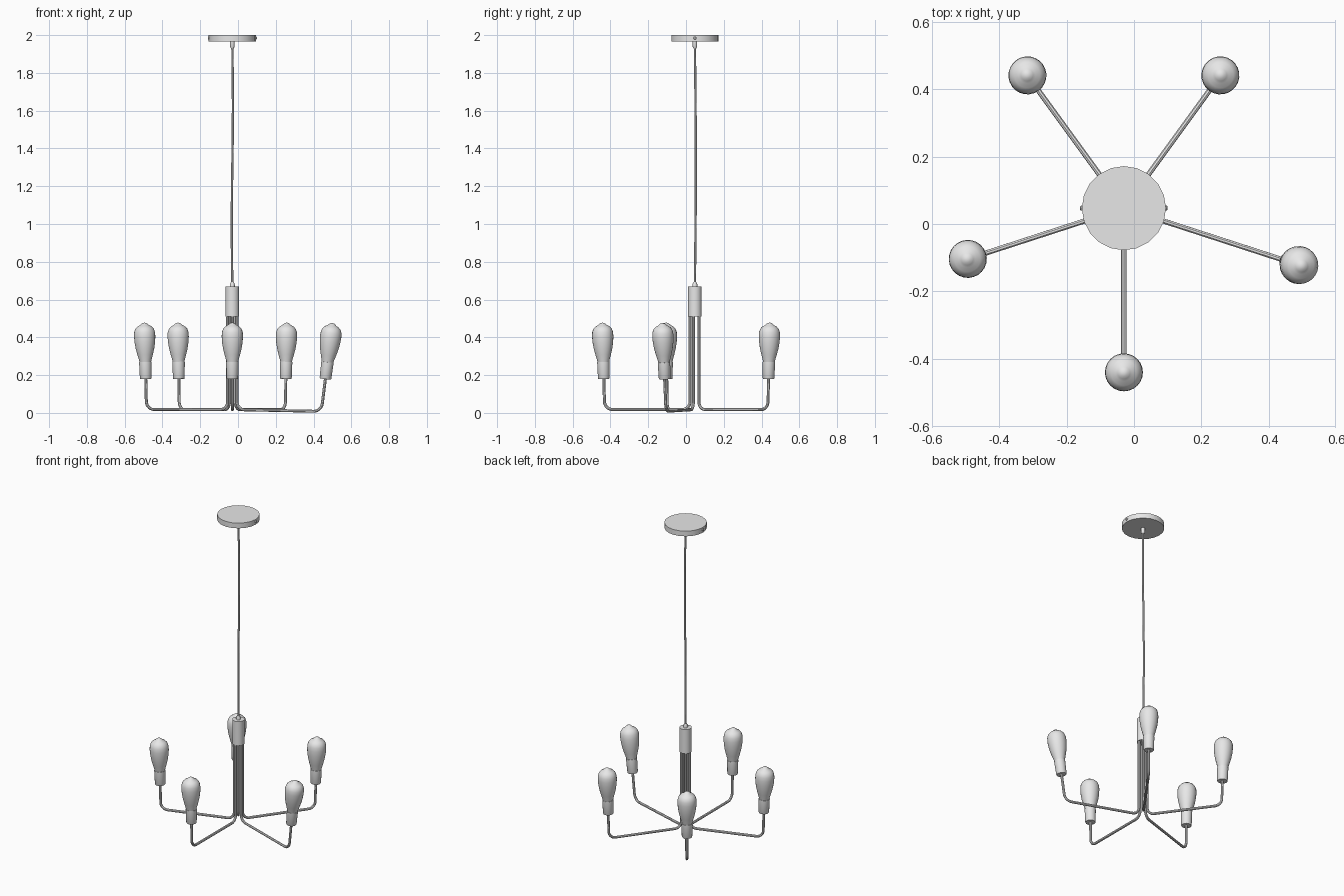
import bpy
import bmesh
import math
from mathutils import Vector, Matrix

old = bpy.data.objects.get("Cube")
if old:
    bpy.data.objects.remove(old, do_unlink=True)

AXIS = Vector((-0.03, 0.047, 0))

metal = bpy.data.materials.new("plain_grey")
metal.use_nodes = True
grey = (0.8, 0.8, 0.8, 1)
metal.diffuse_color = grey
metal.node_tree.nodes["Principled BSDF"].inputs["Base Color"].default_value = grey


def finish(obj):
    """Make the object active, turn it into a mesh and smooth its soft edges."""
    bpy.ops.object.select_all(action="DESELECT")
    bpy.context.view_layer.objects.active = obj
    obj.select_set(True)
    if obj.type == "CURVE":
        bpy.ops.object.convert(target="MESH")
        obj = bpy.context.view_layer.objects.active
    obj.data.materials.clear()
    obj.data.materials.append(metal)
    bpy.ops.object.shade_smooth_by_angle(angle=math.radians(35))
    return obj


def lathe(name, profile, matrix, sides=20):
    """Spin a (radius, height) profile around z."""
    bm = bmesh.new()
    verts = [bm.verts.new((r, 0, z)) for r, z in profile]
    edges = [bm.edges.new(pair) for pair in zip(verts, verts[1:])]
    bmesh.ops.spin(bm, geom=verts + edges, cent=(0, 0, 0), axis=(0, 0, 1),
                   angle=math.tau, steps=sides)
    bmesh.ops.remove_doubles(bm, verts=bm.verts, dist=0.00005)
    bmesh.ops.recalc_face_normals(bm, faces=bm.faces)
    mesh = bpy.data.meshes.new(name)
    bm.to_mesh(mesh)
    bm.free()
    obj = bpy.data.objects.new(name, mesh)
    bpy.context.collection.objects.link(obj)
    obj.matrix_world = matrix
    return finish(obj)


def tube(name, points, radius):
    """Sweep a round section along points."""
    curve = bpy.data.curves.new(name, "CURVE")
    curve.dimensions = "3D"
    curve.bevel_depth = radius
    curve.bevel_resolution = 2
    curve.use_fill_caps = True
    spline = curve.splines.new("POLY")
    spline.points.add(len(points) - 1)
    for target, p in zip(spline.points, points):
        target.co = (*p, 1)
    obj = bpy.data.objects.new(name, curve)
    bpy.context.collection.objects.link(obj)
    return finish(obj)


def rounded(points, size, steps=7):
    """Replace inner corners of a path with smooth bends."""
    path = [points[0]]
    for a, b, c in zip(points, points[1:], points[2:]):
        start = b + (a - b).normalized() * size
        end = b + (c - b).normalized() * size
        for i in range(steps + 1):
            t = i / steps
            # weighted quadratic, close to a circular arc
            w = 1.414 * t * (1 - t)
            total = (1 - t) ** 2 + w + t ** 2
            path.append((start * (1 - t) ** 2 + b * w + end * t ** 2) / total)
    path.append(points[-1])
    return path


center = Matrix.Translation(AXIS)

# Ceiling canopy with two side screws and a cord grip
lathe("ceiling_canopy", [(0, 1.966), (0.125, 1.966), (0.125, 2), (0, 2)], center)
for side, name in ((1, "left_canopy_screw"), (-1, "right_canopy_screw")):
    spot = Matrix.Translation(AXIS + Vector((side * 0.12, 0, 1.984)))
    lathe(name, [(0, 0), (0.008, 0), (0.008, 0.007), (0.005, 0.010), (0, 0.010)],
          spot @ Matrix.Rotation(side * math.pi / 2, 4, "Y"), 10)
lathe("upper_cord_grip", [(0, 1.93), (0.008, 1.93), (0.012, 1.94),
                          (0.012, 1.968), (0, 1.968)], center, 12)

# Slightly wavy hanging cord
cord = [Vector((0.003 * math.sin(math.tau * t), 0.005 * math.sin(math.pi * t),
                1.94 - 1.26 * t)) + AXIS for t in (i / 16 for i in range(17))]
tube("hanging_cord", cord, 0.006)

# Central hub with its cord grip
lathe("hub", [(0, 0.511), (0.036, 0.511), (0.036, 0.668), (0, 0.668)], center)
lathe("lower_cord_grip", [(0, 0.665), (0.013, 0.665), (0.013, 0.68),
                          (0.008, 0.692), (0, 0.692)], center, 12)

# Socket and bulb profiles, measured from the socket's underside
socket = [(0, 0), (0.029, 0), (0.031, 0.004), (0.033, 0.09), (0, 0.09)]
bulb = [(0, 0.086), (0.030, 0.086), (0.033, 0.10), (0.041, 0.128), (0.049, 0.16),
        (0.0545, 0.195), (0.0565, 0.225), (0.055, 0.248), (0.049, 0.265),
        (0.038, 0.277), (0.025, 0.284), (0.018, 0.290), (0.010, 0.296), (0, 0.298)]

# Five bent arms; the front left one is sprung outwards
arms = {
    "front": (-90, 0.482, 0.018, 1.5),
    "front_left": (-18, 0.518, 0.008, 7.5),
    "back_left": (54, 0.482, 0.018, 1.5),
    "back_right": (126, 0.482, 0.018, 1.5),
    "front_right": (198, 0.482, 0.018, 1.5),
}
for name, (heading, reach, low, lean) in arms.items():
    turn = center @ Matrix.Rotation(math.radians(heading), 4, "Z")
    tilt = Matrix.Rotation(math.radians(lean), 4, "Y")
    base = Vector((reach, 0, 0.18))
    slope = math.tan(math.radians(lean))
    corners = [Vector((0.026, 0, 0.52)), Vector((0.026, 0, 0.017)),
               Vector((reach - slope * (0.18 - low), 0, low)),
               base + Vector((slope * 0.01, 0, 0.01))]
    tube(name + "_arm", [turn @ p for p in rounded(corners, 0.042)], 0.008)
    place = turn @ Matrix.Translation(base) @ tilt
    lathe(name + "_socket", socket, place)
    lathe(name + "_bulb", bulb, place, 24)
